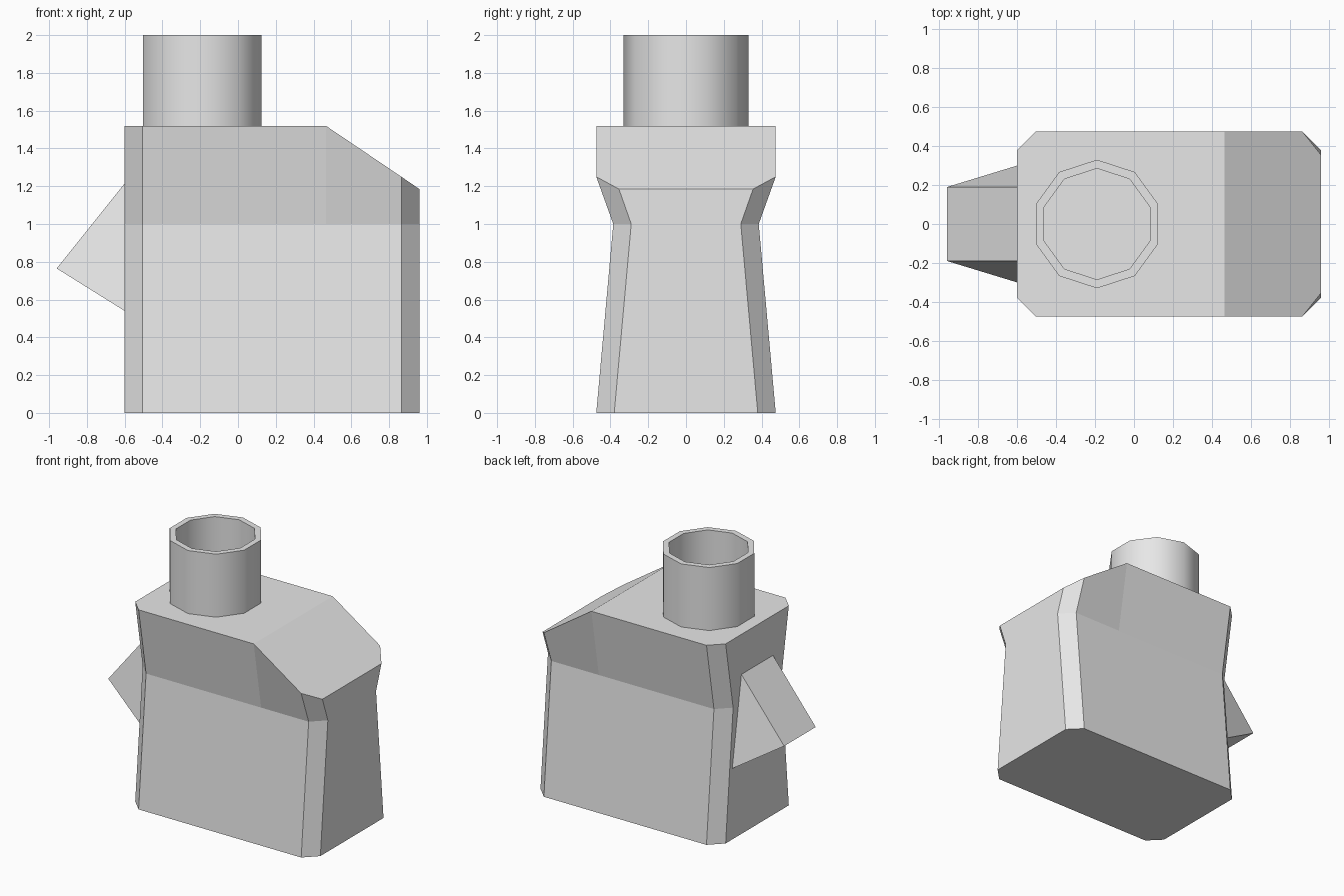
import bpy
import bmesh
import math

cube = bpy.data.objects.get("Cube")
if cube:
    bpy.data.objects.remove(cube, do_unlink=True)

# One plain grey for everything
GREY = (0.8, 0.8, 0.8, 1.0)
grey = bpy.data.materials.new("light_grey")
grey.use_nodes = True
grey.diffuse_color = GREY
grey.node_tree.nodes["Principled BSDF"].inputs["Base Color"].default_value = GREY


def make_object(name, verts, faces):
    """Mesh object with outward normals and the grey material."""
    mesh = bpy.data.meshes.new(name)
    mesh.from_pydata(verts, [], faces)
    bm = bmesh.new()
    bm.from_mesh(mesh)
    bmesh.ops.recalc_face_normals(bm, faces=bm.faces)
    bm.to_mesh(mesh)
    bm.free()
    mesh.materials.append(grey)
    obj = bpy.data.objects.new(name, mesh)
    bpy.context.collection.objects.link(obj)
    return obj


def bridge(a, b, n):
    """Quads between two closed rings starting at indices a and b."""
    return [(a + i, a + (i + 1) % n, b + (i + 1) % n, b + i) for i in range(n)]


# Body: chamfered block with a pinched waist and a sloped shoulder
XS = (-0.60, -0.505, 0.465, 0.865, 0.96)
LEVELS = (
    ((0.38, 0.475, 0.475, 0.475, 0.38), (0, 0, 0, 0, 0)),
    ((0.29, 0.385, 0.385, 0.385, 0.29), (1, 1, 1, 1, 1)),
    ((0.38, 0.475, 0.475, 0.475, 0.355), (1.52, 1.52, 1.52, 1.25, 1.185)),
)
verts = []
for ys, zs in LEVELS:
    half = list(zip(XS, ys, zs))
    verts += half + [(x, -y, z) for x, y, z in reversed(half)]
faces = bridge(0, 10, 10) + bridge(10, 20, 10)
faces += [tuple(range(10)),                  # underside
          (20, 21, 22, 27, 28, 29),          # flat top
          (22, 23, 24, 25, 26, 27)]          # sloped shoulder
make_object("body", verts, faces)

# Neck: open ten-sided tube standing on the body
N, CX, OUTER, INNER, LOW, HIGH = 10, -0.19, 0.33, 0.285, 1.52, 2.0
verts = []
for r, z in ((OUTER, LOW), (OUTER, HIGH), (INNER, HIGH), (INNER, LOW)):
    for i in range(N):
        a = math.pi / 2 + math.tau * i / N
        verts.append((CX + r * math.cos(a), r * math.sin(a), z))
faces = [f for k in range(4) for f in bridge(k * N, (k + 1) % 4 * N, N)]
neck = make_object("neck", verts, faces)
bpy.ops.object.select_all(action="DESELECT")
neck.select_set(True)
bpy.context.view_layer.objects.active = neck
bpy.ops.object.shade_smooth_by_angle(angle=math.radians(40))

# Side wedge: tapered spur on the -x wall, its root sunk into the body
verts = [(x, s * y, z) for s in (1, -1)
         for x, y, z in ((-0.60, 0.19, 1.215), (-0.96, 0.19, 0.765), (-0.60, 0.30, 0.54))]
faces = [(0, 1, 2), (3, 4, 5), (0, 1, 4, 3), (1, 2, 5, 4), (2, 0, 3, 5)]
make_object("side_wedge", verts, faces)
